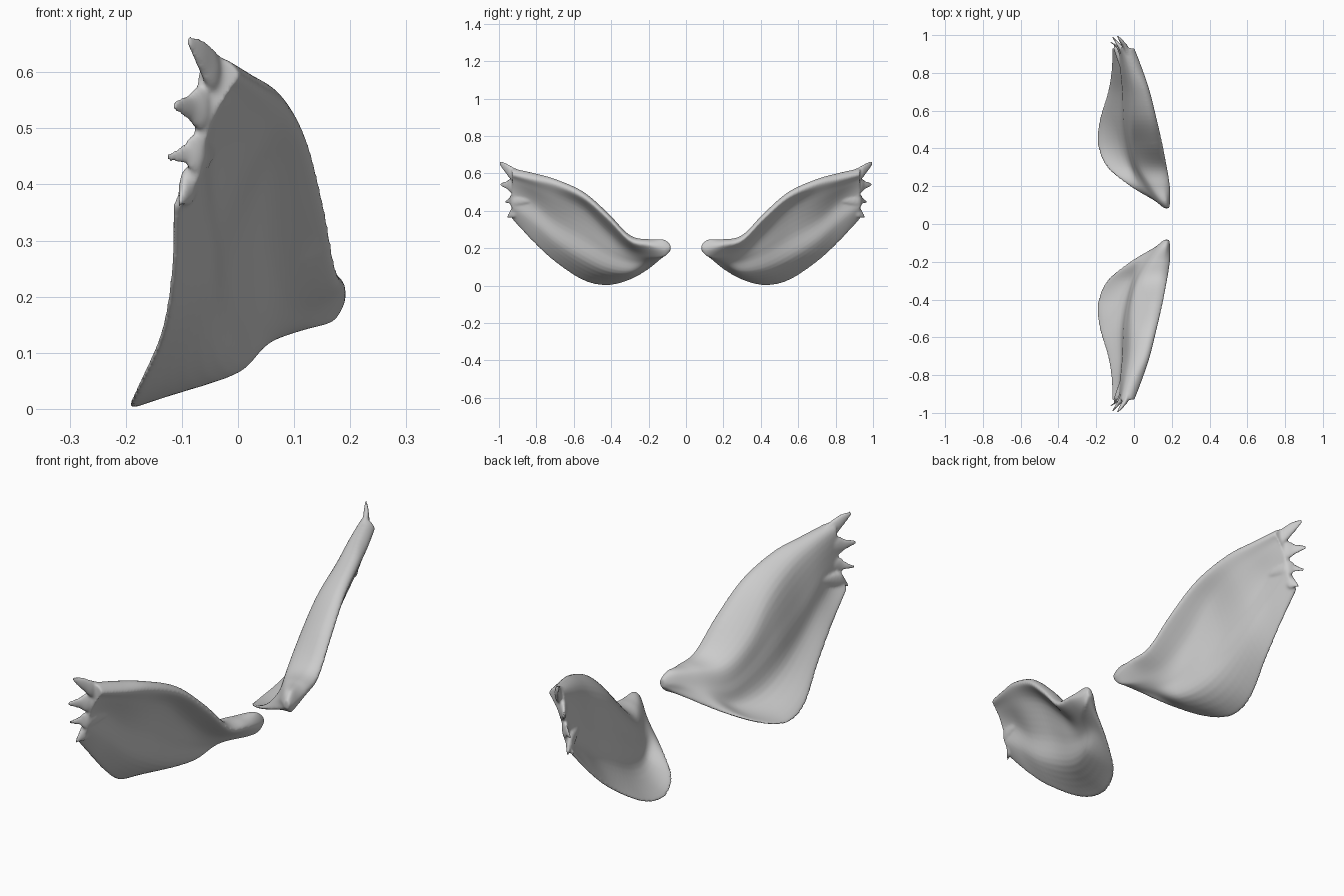
import bpy, bmesh, math
from mathutils import Vector

if "Cube" in bpy.data.objects:
    bpy.data.objects.remove(bpy.data.objects["Cube"])


def catmull(a, b, c, d, t):
    return 0.5 * (2*b + (c-a)*t + (2*a-5*b+4*c-d)*t*t + (3*b-a-3*c+d)*t**3)


def smooth(pts, n, closed=False):
    """Resample a list of vectors with a curve through every point."""
    out, k = [], len(pts)
    for i in range(k if closed else k - 1):
        q = [pts[j % k] if closed else pts[min(max(j, 0), k-1)] for j in range(i-1, i+3)]
        out += [catmull(*q, s / n) for s in range(n)]
    return out if closed else out + [pts[-1].copy()]


def loft(bm, rings):
    """Skin a list of rings and cap both ends."""
    vr = [[bm.verts.new(p) for p in r] for r in rings]
    n = len(vr[0])
    faces = []
    for a, b in zip(vr, vr[1:]):
        for i in range(n):
            faces.append(bm.faces.new((a[i], a[(i+1) % n], b[(i+1) % n], b[i])))
    for r in (vr[0], vr[-1]):
        c = bm.verts.new(sum((v.co for v in r), Vector()) / n)
        for i in range(n):
            faces.append(bm.faces.new((r[i], r[(i+1) % n], c)))
    bmesh.ops.recalc_face_normals(bm, faces=faces)


# Wing stations: y, then (x, z) of leading edge, crest, inner ridge, blade middle, trailing edge, under lip
stations = [
    (.083, .186, .203, .178, .218, .168, .217, .160, .203, .163, .188, .178, .185),
    (.12, .192, .200, .172, .244, .140, .238, .118, .200, .115, .155, .172, .157),
    (.20, .190, .215, .155, .247, .090, .235, .050, .175, -.015, .093, .135, .160),
    (.30, .175, .238, .130, .270, .030, .235, .000, .150, -.130, .038, .088, .190),
    (.42, .152, .358, .100, .390, -.003, .315, -.030, .200, -.177, .012, .055, .290),
    (.55, .122, .470, .080, .502, -.012, .440, -.050, .280, -.170, .042, .045, .405),
    (.70, .085, .540, .048, .570, -.022, .525, -.058, .360, -.130, .140, .042, .475),
    (.82, .045, .570, .005, .603, -.045, .575, -.070, .450, -.113, .250, .014, .525),
    (.93, .003, .595, -.028, .626, -.068, .608, -.077, .500, -.110, .365, -.020, .565),
]


def section(st):
    y = st[0]
    L, P, R, M, T, U = [Vector((st[i], y, st[i+1])) for i in range(1, 13, 2)]
    k = min(1, (y - .06) / .15)              # thins the root down
    w = min(1, max(0, (.3 - y) / .1))        # flattens the root underside
    th = Vector((.042, 0, -.014)) * k * (1 - .8 * max(0, y - .4))
    Q = (M + T) / 2 + Vector((.3, 0, -.13)) * (M.x - T.x) * (1 - w)
    e = Vector((.008, 0, -.004)) * k
    q_low = (Q + th * .75).lerp(T.lerp(U, .33) + th * .2, w)
    m_low = (M + th).lerp(T.lerp(U, .66) + th * .2, w)
    return [L, P, R, M, Q, T - e*.6, T + e, q_low, m_low, U]


bm = bmesh.new()
spans = [smooth(list(line), 6) for line in zip(*[section(s) for s in stations])]
loft(bm, [smooth(list(ring), 5, True) for ring in zip(*spans)])

# Feather points along the outer end: path and radii
feathers = [
    ([(-.01, .80, .570), (-.040, .92, .596), (-.064, .965, .630), (-.088, .997, .656)], (.008, .036, .028, .010)),
    ([(-.025, .80, .53), (-.060, .92, .536), (-.088, .958, .538), (-.115, .994, .541)], (.008, .042, .023, .009)),
    ([(-.04, .80, .46), (-.070, .92, .457), (-.098, .945, .453), (-.127, .966, .448)], (.008, .036, .018, .008)),
    ([(-.06, .80, .43), (-.087, .91, .400), (-.094, .935, .387), (-.104, .955, .367)], (.008, .034, .024, .008)),
]
for path, rad in feathers:
    pts = smooth([Vector(p) for p in path], 5)
    rs = smooth([Vector((r, 0, 0)) for r in rad], 5)
    loft(bm, [[p + Vector((.45 * r.x * math.cos(a), 0, r.x * math.sin(a)))
               for a in [2 * math.pi * j / 14 for j in range(14)]] for p, r in zip(pts, rs)])

me = bpy.data.meshes.new("wings")
bm.to_mesh(me)
bm.free()
wings = bpy.data.objects.new("wings", me)
bpy.context.collection.objects.link(wings)

# Fuse blade and feathers into one soft skin, then mirror to the other side
rm = wings.modifiers.new("fuse", 'REMESH')
rm.mode = 'VOXEL'
rm.voxel_size = .005
rm.use_smooth_shade = True
sm = wings.modifiers.new("soften", 'SMOOTH')
sm.factor = .5
sm.iterations = 10
mi = wings.modifiers.new("mirror", 'MIRROR')
mi.use_axis = (False, True, False)
mi.use_mirror_merge = False
